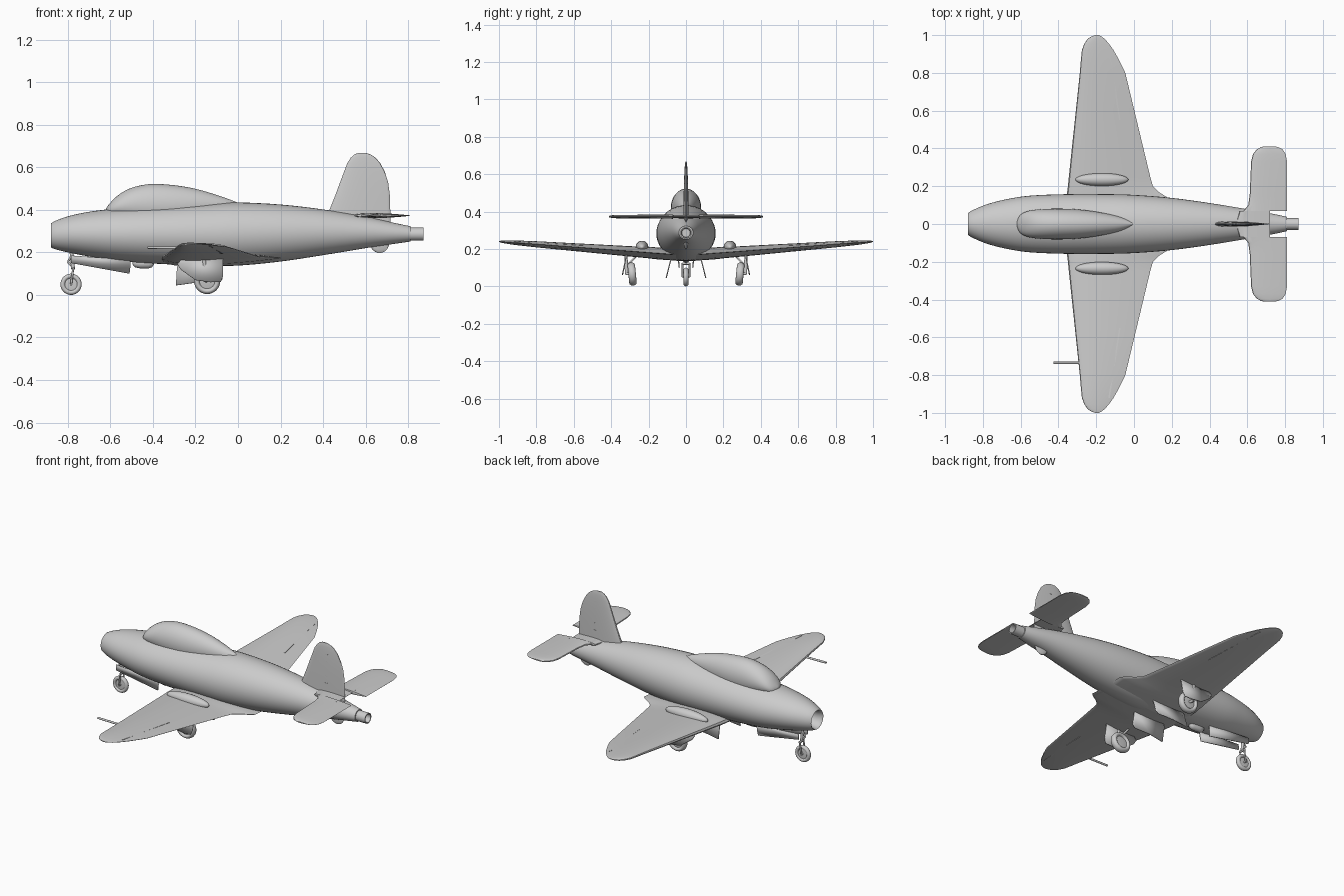
import bpy, bmesh
from math import sin, cos, pi, sqrt
from mathutils import Vector, Matrix

if "Cube" in bpy.data.objects:
    bpy.data.objects.remove(bpy.data.objects["Cube"])


def finish(name, bm, mirror=False, angle=35, solid=0):
    bmesh.ops.recalc_face_normals(bm, faces=bm.faces)
    me = bpy.data.meshes.new(name)
    bm.to_mesh(me)
    bm.free()
    ob = bpy.data.objects.new(name, me)
    bpy.context.collection.objects.link(ob)
    bpy.ops.object.select_all(action='DESELECT')
    ob.select_set(True)
    bpy.context.view_layer.objects.active = ob
    bpy.ops.object.shade_smooth_by_angle(angle=angle * pi / 180)
    if solid:
        m = ob.modifiers.new("thickness", 'SOLIDIFY')
        m.thickness, m.offset = solid, 0
    if mirror:
        m = ob.modifiers.new("mirror", 'MIRROR')
        m.use_axis = (False, True, False)
    return ob


def loft(name, rings, mirror=False, angle=35, matrix=None):
    bm = bmesh.new()
    vs = [[bm.verts.new(p) for p in r] for r in rings]
    n = len(rings[0])
    for a, b in zip(vs, vs[1:]):
        for i in range(n):
            j = (i + 1) % n
            bm.faces.new((a[i], a[j], b[j], b[i]))
    bm.faces.new(vs[0])
    bm.faces.new(vs[-1][::-1])
    if matrix:
        bmesh.ops.transform(bm, matrix=matrix, verts=bm.verts)
    return finish(name, bm, mirror, angle)


def smooth(st, sub=4):
    """Cubic interpolation through a list of stations."""
    out = []
    for i in range(len(st) - 1):
        p = [st[max(0, i - 1)], st[i], st[i + 1], st[min(len(st) - 1, i + 2)]]
        for k in range(sub):
            t = k / sub
            out.append([0.5 * (2 * b + (c - a) * t + (2 * a - 5 * b + 4 * c - d) * t * t
                               + (3 * b - a - 3 * c + d) * t ** 3) for a, b, c, d in zip(*p)])
    return out + [list(st[-1])]


def oval(x, w, top, bot, n=40):
    zc, h = (top + bot) / 2, (top - bot) / 2
    return [(x, w * cos(2 * pi * i / n), zc + h * sin(2 * pi * i / n)) for i in range(n)]


def foil(le, te, t, n=14):
    """Airfoil outline as (x, offset) pairs."""
    pts = []
    for i in range(2 * n):
        c = (1 + cos(pi * i / n)) / 2
        h = 5 * t * (.2969 * sqrt(c) - .126 * c - .3516 * c * c + .2843 * c ** 3 - .1016 * c ** 4)
        pts.append((le + (te - le) * c, (h + .0008) * (1 if i < n else -1)))
    return pts


def lathe(name, prof, matrix, n=32, mirror=False):
    rings = [[(r * cos(2 * pi * i / n), a, r * sin(2 * pi * i / n)) for i in range(n)] for a, r in prof]
    return loft(name, rings, mirror, 40, matrix)


def rod(name, a, b, r, mirror=False):
    a, b = Vector(a), Vector(b)
    rot = (b - a).to_track_quat('Y', 'Z').to_matrix().to_4x4()
    lathe(name, [(0, r), ((b - a).length, r)], Matrix.Translation(a) @ rot, 14, mirror)


def strip(name, a, b, da, db, mirror=False):
    """Thin control-surface line: box from a to b with half sizes da, db."""
    sq = [(-1, -1), (1, -1), (1, 1), (-1, 1)]
    def ring(c, d):
        c, d = Vector(c), Vector(d)
        if d.y == 0:
            return [c + Vector((d.x * i, 0, d.z * j)) for i, j in sq]
        return [c + Vector((d.x * i, d.y * j, 0)) for i, j in sq]
    loft(name, [ring(a, da), ring(b, db)], mirror)


def panel(name, outline, y_top, y_bot):
    """Gear door: x,z outline leaning sideways from y_top to y_bot."""
    bm = bmesh.new()
    zs = [p[1] for p in outline]
    lo, hi = min(zs), max(zs)
    bm.faces.new([bm.verts.new((x, y_bot + (y_top - y_bot) * (z - lo) / (hi - lo), z)) for x, z in outline])
    finish(name, bm, True, solid=.006)


# Fuselage with hollow nose intake
body = [(-.88, .058, .336, .223), (-.85, .075, .352, .212), (-.78, .104, .375, .196), (-.68, .130, .394, .177),
        (-.55, .150, .408, .158), (-.35, .158, .42, .145), (-.15, .158, .43, .138), (0, .154, .435, .138),
        (.2, .138, .425, .157), (.4, .111, .402, .187), (.6, .078, .368, .220), (.72, .057, .342, .238),
        (.81, .038, .323, .251)]
intake = [(-.76, .04, .32, .24), (-.85, .047, .328, .231), (-.875, .051, .332, .227)]
loft("fuselage", [oval(*s) for s in intake + smooth(body)], angle=50)

# Jet pipe
lathe("jet_nozzle", [(.78, .031), (.872, .031), (.872, .025), (.80, .022)],
      Matrix.Translation((0, 0, .286)) @ Matrix.Rotation(-pi / 2, 4, 'Z'))

# Canopy
canopy = [(-.62, .012, .408, .38), (-.605, .045, .428, .37), (-.57, .066, .464, .36), (-.51, .077, .5, .34),
          (-.42, .081, .521, .32), (-.31, .078, .517, .32), (-.2, .065, .499, .34), (-.1, .045, .470, .37),
          (-.04, .027, .449, .38), (-.005, .006, .436, .41)]
loft("canopy", [oval(*s) for s in smooth(canopy, 3)], angle=60)

# Wings: y, leading x, trailing x
wing = [(0, -.36, .2), (.12, -.358, .2), (.145, -.356, .17), (.17, -.354, .13), (.2, -.35, .1), (.25, -.345, .086),
        (.6, -.308, .002), (.8, -.287, -.046), (.87, -.281, -.08), (.92, -.276, -.108), (.955, -.263, -.133),
        (.98, -.245, -.155), (.993, -.225, -.172), (1, -.205, -.188)]
loft("wings", [[(x, y, .165 + .075 * y + h) for x, h in foil(a, b, min(.062, .13 * (b - a)))] for y, a, b in wing],
     mirror=True)
strip("aileron_hinges", (-.075, .55, .206), (-.132, .92, .234), (.004, 0, .0145), (.004, 0, .0065), True)
loft("wing_blisters", [[(-.17 + .14 * cos(pi * k / 16), .235 + .034 * sin(pi * k / 16) * cos(pi * i / 10),
                        .21 + .034 * sin(pi * k / 16) * sin(pi * i / 10)) for i in range(20)]
                       for k in [.3] + list(range(1, 16)) + [15.7]], mirror=True, angle=60)
rod("pitot_tube", (-.425, -.735, .223), (-.28, -.735, .221), .006)

# Tailplane
tail = [(0, .54, .72), (.068, .56, .72), (.07, .58, .81), (.1, .605, .81), (.16, .613, .81), (.33, .62, .81),
        (.37, .63, .803), (.395, .65, .787), (.407, .672, .765), (.411, .69, .745)]
loft("tailplane", [[(x, y, .373 + h) for x, h in foil(a, b, .095 * (b - a))] for y, a, b in tail], mirror=True)
strip("elevator_hinges", (.72, .075, .373), (.72, .4, .373), (.003, 0, .0092), (.003, 0, .006), True)

# Fin and the lower rudder tip below the tail
fin = [(.3, .41, .716), (.4, .43, .716), (.47, .458, .714), (.53, .48, .706), (.58, .499, .69), (.62, .514, .669),
       (.645, .53, .647), (.66, .547, .625), (.668, .565, .60)]
loft("fin", [[(x, h, z) for x, h in foil(a, b, .095 * (b - a))] for z, a, b in fin])
keel = [(.198, .657, .675), (.204, .643, .69), (.215, .63, .702), (.235, .622, .711), (.31, .62, .716)]
loft("lower_rudder", [[(x, h, z) for x, h in foil(a, b, .022 * (b - a) / .096)] for z, a, b in keel])
strip("rudder_hinge", (.552, 0, .41), (.552, 0, .605), (.003, .0135, 0), (.003, .0085, 0))
for i in range(5):
    z = .43 + .043 * i
    strip("rudder_rib", (.59, 0, z - .0015), (.59, 0, z + .0015), (.017, .0122 - i * .001, 0),
          (.017, .0122 - i * .001, 0))


# Wheels
def wheel(name, c, r, w, tilt=0, mirror=False):
    prof = [(-.6 * w, .15 * r), (-.6 * w, .3 * r), (-.5 * w, .58 * r), (-.85 * w, .65 * r)]
    prof += [(-w * cos(pi * k / 8), r * (.76 + .24 * sin(pi * k / 8))) for k in range(9)]
    prof += [(.85 * w, .65 * r), (.5 * w, .58 * r), (.6 * w, .3 * r), (.6 * w, .15 * r)]
    lathe(name, prof, Matrix.Translation(c) @ Matrix.Rotation(tilt, 4, 'X'), mirror=mirror)


wheel("nose_wheel", (-.785, 0, .05), .05, .013)
wheel("main_wheels", (-.145, .288, .066), .062, .02, -.1, True)

# Nose gear leg with fork and drag link
rod("nose_leg", (-.775, 0, .12), (-.785, 0, .22), .009)
rod("nose_fork", (-.785, .018, .05), (-.775, .018, .125), .005, True)
rod("nose_fork_bridge", (-.775, -.02, .122), (-.775, .02, .122), .007)
rod("nose_axle", (-.785, -.02, .05), (-.785, .02, .05), .006)
rod("nose_link", (-.777, 0, .13), (-.80, 0, .155), .005)
rod("nose_link_upper", (-.80, 0, .155), (-.78, 0, .19), .005)
panel("nose_doors", [(-.785, .185), (-.785, .150), (-.51, .1), (-.505, .14), (-.505, .165)], .045, .036)

# Main gear legs and doors
rod("main_legs", (-.155, .318, .066), (-.16, .322, .2), .009, True)
rod("main_axles", (-.145, .28, .066), (-.155, .322, .068), .008, True)
rod("main_braces", (-.155, .315, .11), (-.2, .25, .18), .005, True)
panel("outer_gear_doors", [(-.265, .168), (-.285, .145), (-.27, .12), (-.2, .07), (-.13, .06), (-.08, .062),
                           (-.07, .09), (-.07, .17)], .318, .34)
panel("inner_gear_doors", [(-.27, .155), (-.287, .13), (-.292, .045), (-.2, .058), (-.09, .058), (-.073, .075),
                           (-.07, .155)], .078, .106)

# Belly ejector chutes
loft("belly_chutes", [oval(*s, n=20) for s in [(-.495, .01, .16, .142), (-.485, .018, .17, .13),
                                               (-.46, .02, .17, .125), (-.42, .02, .17, .125),
                                               (-.405, .016, .165, .13), (-.395, .008, .16, .142)]])
